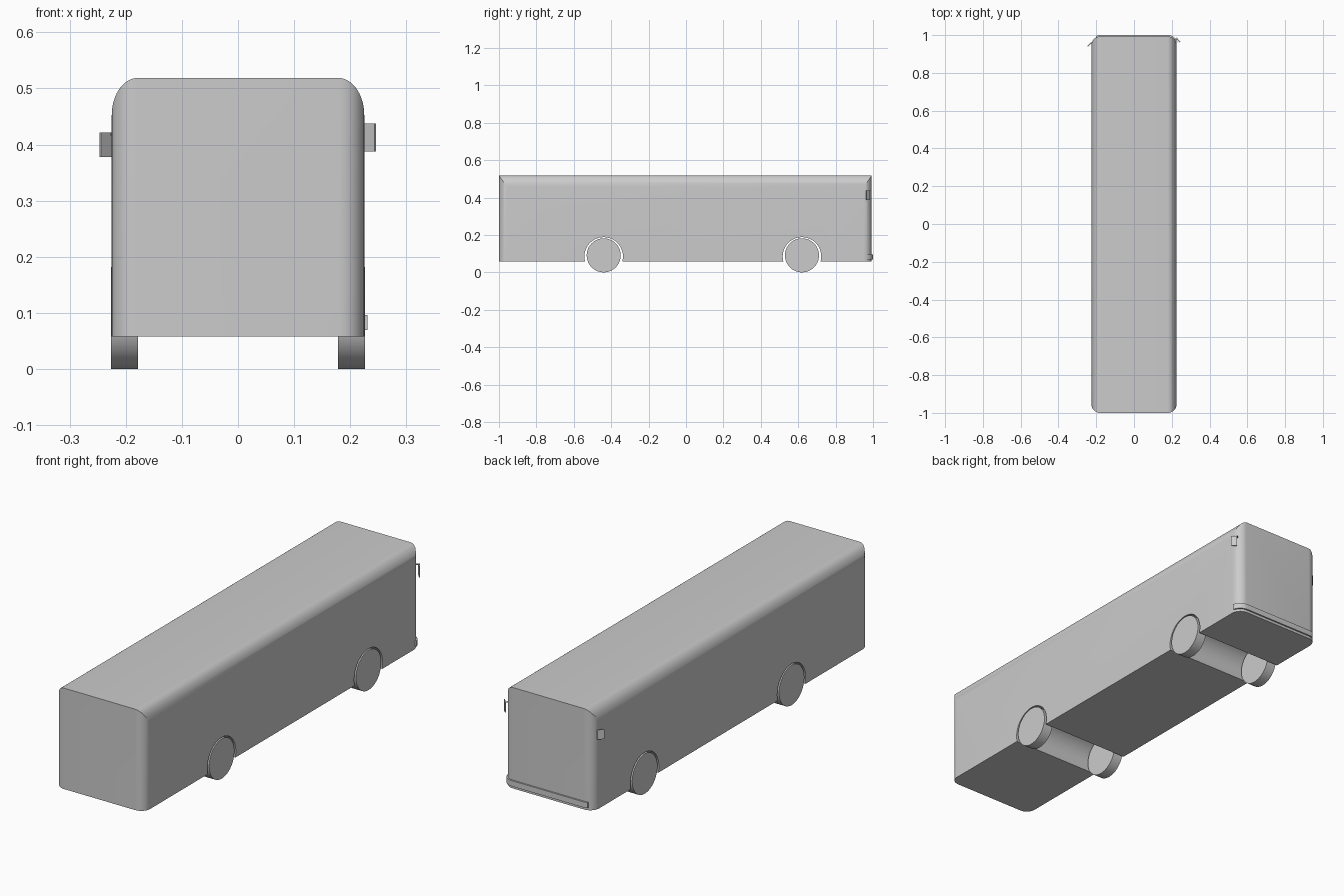
import bpy, bmesh
from math import sin, cos, pi, radians
from mathutils import Matrix, Vector

cube = bpy.data.objects.get("Cube")
if cube:
    bpy.data.objects.remove(cube, do_unlink=True)

grey = bpy.data.materials.new("plain grey")
grey.use_nodes = True
colour = (0.6, 0.6, 0.6, 1)
grey.diffuse_color = colour
grey.node_tree.nodes["Principled BSDF"].inputs["Base Color"].default_value = colour

FRONT, BACK, HALF = 0.993, -1.0, 0.225
FLOOR, ROOF = 0.058, 0.519


def prism(name, points, depth):
    """Extrude a closed loop of 3D points along a vector."""
    bm = bmesh.new()
    face = bm.faces.new([bm.verts.new(p) for p in points])
    new = bmesh.ops.extrude_face_region(bm, geom=[face])["geom"]
    moved = [v for v in new if isinstance(v, bmesh.types.BMVert)]
    bmesh.ops.translate(bm, verts=moved, vec=Vector(depth))
    bmesh.ops.recalc_face_normals(bm, faces=bm.faces)
    mesh = bpy.data.meshes.new(name)
    bm.to_mesh(mesh)
    bm.free()
    mesh.materials.append(grey)
    obj = bpy.data.objects.new(name, mesh)
    bpy.context.collection.objects.link(obj)
    return obj


def arc(cx, cy, rx, ry, start, steps=10):
    """Quarter ellipse, counter-clockwise from a start angle in degrees."""
    angles = [radians(start) + pi / 2 * i / steps for i in range(steps + 1)]
    return [(cx + rx * cos(a), cy + ry * sin(a)) for a in angles]


def plan(grow=0.0):
    """Rounded rectangle seen from above."""
    r = 0.045
    x, y0, y1 = HALF - r, BACK + r, FRONT - r
    loop = []
    for cx, cy, start in ((x, y1, 0), (-x, y1, 90), (-x, y0, 180), (x, y0, 270)):
        loop += arc(cx, cy, r + grow, r + grow, start)
    return loop


def cylinder(name, x0, x1, y, z, radius, sides=64):
    ring = [(x0, y + radius * cos(2 * pi * i / sides), z + radius * sin(2 * pi * i / sides))
            for i in range(sides)]
    return prism(name, ring, (x1 - x0, 0, 0))


def box(name, centre, size, turn=0):
    sx, sy, sz = (s / 2 for s in size)
    obj = prism(name, [(-sx, -sy, -sz), (sx, -sy, -sz), (sx, sy, -sz), (-sx, sy, -sz)],
                (0, 0, 2 * sz))
    obj.data.transform(Matrix.Translation(centre) @ Matrix.Rotation(radians(turn), 4, 'Z'))
    return obj


def combine(obj, cutter, operation):
    """Apply a boolean and remove the cutter."""
    mod = obj.modifiers.new("cut", 'BOOLEAN')
    mod.operation, mod.object, mod.solver = operation, cutter, 'EXACT'
    bpy.context.view_layer.objects.active = obj
    bpy.ops.object.modifier_apply(modifier=mod.name)
    bpy.data.objects.remove(cutter, do_unlink=True)


def smooth(obj, angle=25):
    bpy.ops.object.select_all(action='DESELECT')
    obj.select_set(True)
    bpy.context.view_layer.objects.active = obj
    bpy.ops.object.shade_smooth_by_angle(angle=radians(angle))


# Body: roof profile along the length, trimmed to the rounded plan
rx, rz = 0.047, 0.066
section = [(HALF, FLOOR)] + arc(HALF - rx, ROOF - rz, rx, rz, 0)
section += arc(rx - HALF, ROOF - rz, rx, rz, 90) + [(-HALF, FLOOR)]
body = prism("body", [(x, BACK - 0.1, z) for x, z in section], (0, 2.2, 0))
combine(body, prism("plan_cutter", [(x, y, -0.1) for x, y in plan()], (0, 0, 1)), 'INTERSECT')

# Wheel tunnels and wheels
for axle, y in (("back", -0.44), ("front", 0.62)):
    combine(body, cylinder("arch_cutter", -0.4, 0.4, y, 0.085, 0.103), 'DIFFERENCE')
    for side, s in (("left", 1), ("right", -1)):
        smooth(cylinder(f"{axle}_{side}_wheel", s * 0.178, s * 0.226, y, 0.091, 0.091))
smooth(body)

# Slim bumper bar wrapped around the front
bumper = prism("bumper_bar", [(x, y, 0.07) for x, y in plan(0.007)], (0, 0, 0.026))
combine(bumper, box("bumper_cutter", (0.02, 1.0, 0.08), (0.44, 0.08, 0.2)), 'INTERSECT')
smooth(bumper)

# Mirrors: thin angled plates on short arms
box("left_mirror", (0.235, 0.972, 0.413), (0.027, 0.004, 0.05), -45)
box("left_mirror_arm", (0.219, 0.976, 0.436), (0.028, 0.005, 0.004), 45)
box("right_mirror", (-0.235, 0.951, 0.4), (0.029, 0.004, 0.044), 45)
box("right_mirror_arm", (-0.22, 0.961, 0.418), (0.018, 0.005, 0.004), 30)
